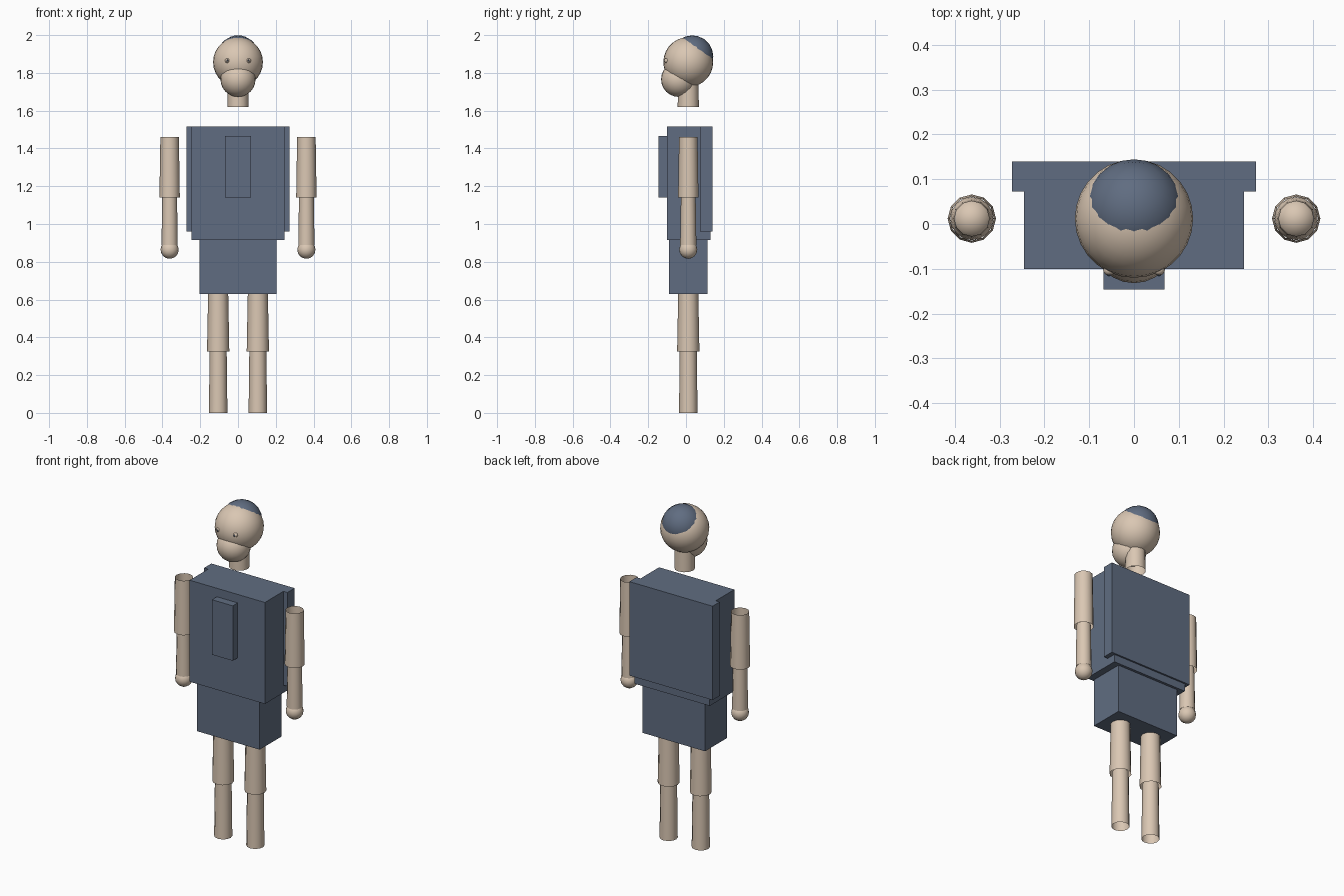
import bpy
import math
from mathutils import Vector

old = bpy.data.objects.get("Cube")
if old:
    bpy.data.objects.remove(old, do_unlink=True)


def make_material(name, colour):
    mat = bpy.data.materials.new(name)
    mat.use_nodes = True
    mat.diffuse_color = colour
    mat.node_tree.nodes["Principled BSDF"].inputs["Base Color"].default_value = colour
    return mat


SKIN = make_material("warm beige", (0.70, 0.57, 0.45, 1))
SLATE = make_material("slate blue", (0.117, 0.152, 0.22, 1))
DEPTH = 0.012  # shared y centre of head and limbs


def finish(name, mat, smooth=True):
    obj = bpy.context.object
    obj.name = obj.data.name = name
    obj.data.materials.append(mat)
    if smooth:
        bpy.ops.object.shade_smooth_by_angle(angle=math.radians(40))
    return obj


def box(name, x, y, z):
    """Box spanning -x..x and the given y and z ranges."""
    bpy.ops.mesh.primitive_cube_add(size=1, location=(0, sum(y) / 2, sum(z) / 2))
    bpy.context.object.scale = (2 * x, y[1] - y[0], z[1] - z[0])
    bpy.ops.object.transform_apply(location=False, rotation=False)
    return finish(name, SLATE, False)


def ball(name, centre, radius, mat=SKIN, segments=24, tilt=0):
    bpy.ops.mesh.primitive_uv_sphere_add(segments=segments, ring_count=segments // 2,
                                         radius=radius, location=centre,
                                         rotation=(tilt, 0, 0))
    return finish(name, mat)


def tube(name, x, bottom, top, r_bottom, r_top):
    """Open-ended tapered limb segment."""
    bpy.ops.mesh.primitive_cone_add(vertices=12, radius1=r_bottom, radius2=r_top,
                                    depth=top - bottom, end_fill_type='NOTHING',
                                    location=(x, DEPTH, (bottom + top) / 2))
    return finish(name, SKIN)


# Clothed body
box("torso", 0.246, (-0.10, 0.13), (0.915, 1.515))
box("back_panel", 0.272, (0.073, 0.14), (0.96, 1.515))
box("chest_panel", 0.068, (-0.146, -0.09), (1.14, 1.465))
box("hips", 0.205, (-0.09, 0.115), (0.63, 0.915))

# Head, jaw, neck and hair cap
head_centre = Vector((0, DEPTH, 1.857))
ball("head", head_centre, 0.132, segments=28)
ball("jaw", (0, -0.039, 1.766), 0.093)
tube("neck", 0, 1.62, 1.77, 0.056, 0.054)
hair_tilt = math.radians(-35)
hair_offset = Vector((0, 0.57, 0.82)) * 0.036
ball("hair_cap", head_centre + hair_offset, 0.112, SLATE, 20, hair_tilt)

# Paired eyes, arms and legs
for side, s in (("left", 1), ("right", -1)):
    ball(side + "_eye", (s * 0.056, -0.102, 1.865), 0.013, SKIN, 12)
    ball(side + "_pupil", (s * 0.056, -0.111, 1.865), 0.006, SLATE, 8)
    tube(side + "_upper_arm", s * 0.362, 1.14, 1.46, 0.054, 0.049)
    tube(side + "_forearm", s * 0.362, 0.89, 1.15, 0.043, 0.039)
    ball(side + "_hand", (s * 0.362, DEPTH, 0.864), 0.048, SKIN, 16)
    tube(side + "_thigh", s * 0.105, 0.325, 0.64, 0.059, 0.053)
    tube(side + "_shin", s * 0.105, 0.0, 0.335, 0.049, 0.045)
